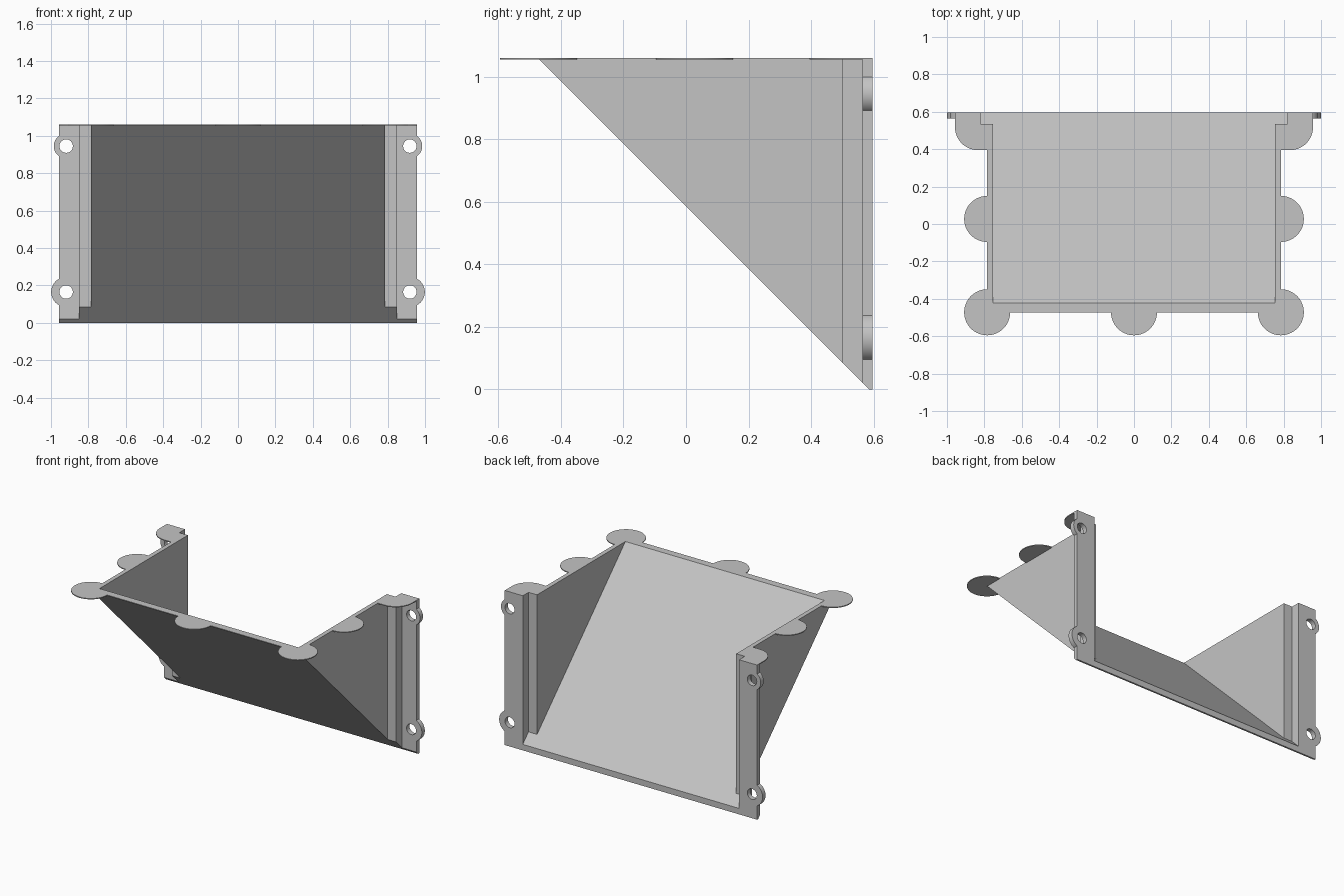
import bpy, bmesh, math
from mathutils import Vector

if "Cube" in bpy.data.objects:
    bpy.data.objects.remove(bpy.data.objects["Cube"])

TOP, BACK = 1.06, 0.597
PAD_T = 0.006          # thickness of the round rim pads

grey = bpy.data.materials.new("plain grey")
grey.diffuse_color = (0.55, 0.55, 0.55, 1)
grey.use_nodes = True
grey.node_tree.nodes["Principled BSDF"].inputs["Base Color"].default_value = grey.diffuse_color


def prism(name, pts, axis, a, b, slope=None):
    """Extrude a 2D outline along z (points x,y) or y (points x,z).
    With slope, keep only the part where y + z >= slope."""
    bm = bmesh.new()
    to3d = (lambda p, h: (p[0], p[1], h)) if axis == 'z' else (lambda p, h: (p[0], h, p[1]))
    low = [bm.verts.new(to3d(p, a)) for p in pts]
    high = [bm.verts.new(to3d(p, b)) for p in pts]
    bm.faces.new(low)
    bm.faces.new(high)
    for i in range(len(pts)):
        j = (i + 1) % len(pts)
        bm.faces.new((low[i], low[j], high[j], high[i]))
    if slope is not None:
        cut = bmesh.ops.bisect_plane(
            bm, geom=bm.verts[:] + bm.edges[:] + bm.faces[:], dist=1e-6,
            plane_co=Vector((0, 0, slope)), plane_no=Vector((0, 1, 1)), clear_inner=True)
        edges = [e for e in cut['geom_cut'] if isinstance(e, bmesh.types.BMEdge)]
        bmesh.ops.contextual_create(bm, geom=edges)
    bmesh.ops.recalc_face_normals(bm, faces=bm.faces[:])
    me = bpy.data.meshes.new(name)
    bm.to_mesh(me)
    bm.free()
    me.materials.append(grey)
    ob = bpy.data.objects.new(name, me)
    bpy.context.collection.objects.link(ob)
    return ob


def subtract(ob, cutter):
    mod = ob.modifiers.new("cut", 'BOOLEAN')
    mod.operation, mod.solver, mod.object = 'DIFFERENCE', 'EXACT', cutter
    bpy.context.view_layer.objects.active = ob
    bpy.ops.object.modifier_apply(modifier=mod.name)
    bpy.data.objects.remove(cutter)


def arc(cx, cy, r, a0, a1, n=32):
    steps = [math.radians(a0 + (a1 - a0) * i / n) for i in range(n + 1)]
    return [(cx + r * math.cos(t), cy + r * math.sin(t)) for t in steps]


def both_sides(half):
    return half + [(-x, y) for x, y in reversed(half)]


def smooth(ob):
    bpy.ops.object.select_all(action='DESELECT')
    ob.select_set(True)
    bpy.context.view_layer.objects.active = ob
    bpy.ops.object.shade_smooth_by_angle(angle=math.radians(30))


# Chute: stepped outline with a sloping floor, hollowed and open at top and back
outer = both_sides([(0.785, -0.472), (0.785, 0.5), (0.85, 0.5),
                    (0.85, 0.565), (0.957, 0.565), (0.957, BACK)])
inner = both_sides([(0.755, -0.6), (0.755, 0.535), (0.82, 0.535), (0.82, 0.8)])
chute = prism("chute", outer, 'z', 0, TOP, slope=0.585)
subtract(chute, prism("hollow", inner, 'z', -0.5, 1.3, slope=0.638))

# Screw holes through the back flanges
for s in (-1, 1):
    for z in (0.165, 0.945):
        subtract(chute, prism("hole", arc(s * 0.919, z, 0.036, 0, 360)[:-1], 'y', 0.53, 0.7))
smooth(chute)

# Rounded ears beside the screw holes
for s, side in ((-1, "left"), (1, "right")):
    for z, r, level in ((0.165, 0.08, "lower"), (0.945, 0.066, "upper")):
        a = math.degrees(math.acos(0.038 / r))
        pts = [(s * x, y) for x, y in arc(0.919, z, r, -a, a)]
        smooth(prism(f"{level}_ear_{side}", pts, 'y', 0.565, BACK))

# Thin round pads around the top rim
R = 0.123
smooth(prism("front_pad", arc(0, -0.472, R, 180, 360), 'z', TOP - PAD_T, TOP))
for s, side in ((-1, "left"), (1, "right")):
    shapes = {
        "corner_pad": [(0.785, -0.472)] + arc(0.785, -0.472, R, -180, 90, 48),
        "side_pad": arc(0.785, 0.027, R, -90, 90),
        "back_pad": [(0.785, 0.5), (0.785, 0.395)] + arc(0.834, 0.518, R, -90, 0, 20)
                    + [(0.957, 0.565), (0.85, 0.565), (0.85, 0.5)],
    }
    for name, half in shapes.items():
        smooth(prism(f"{name}_{side}", [(s * x, y) for x, y in half], 'z', TOP - PAD_T, TOP))
